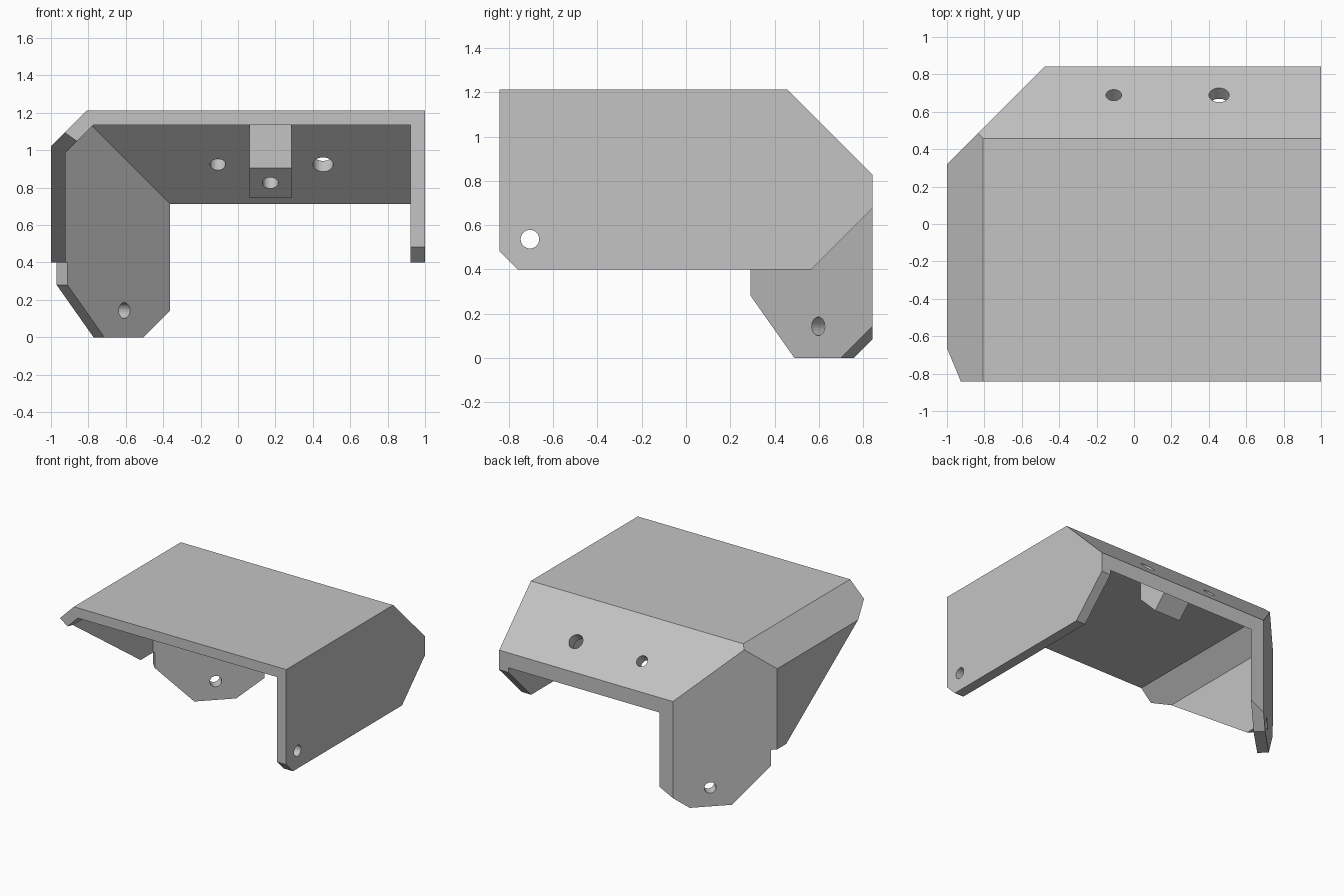
import bpy
import bmesh
from mathutils import Vector

cube = bpy.data.objects.get("Cube")
if cube:
    bpy.data.objects.remove(cube, do_unlink=True)

grey = bpy.data.materials.new("plain grey")
grey.use_nodes = True
colour = (0.55, 0.55, 0.55, 1)
grey.diffuse_color = colour
grey.node_tree.nodes["Principled BSDF"].inputs["Base Color"].default_value = colour


def add_object(name, bm):
    bmesh.ops.recalc_face_normals(bm, faces=bm.faces[:])
    mesh = bpy.data.meshes.new(name)
    bm.to_mesh(mesh)
    bm.free()
    mesh.materials.append(grey)
    obj = bpy.data.objects.new(name, mesh)
    bpy.context.collection.objects.link(obj)
    return obj


def solid(name, planes):
    """Convex block bounded by planes: keeps points where normal . p <= limit."""
    bm = bmesh.new()
    bmesh.ops.create_cube(bm, size=6)
    for normal, limit in planes:
        n = Vector(normal)
        cut = bmesh.ops.bisect_plane(
            bm, geom=bm.verts[:] + bm.edges[:] + bm.faces[:], dist=1e-5,
            plane_co=n * (limit / n.length_squared), plane_no=n.normalized(),
            clear_outer=True)
        edges = [e for e in cut["geom_cut"] if isinstance(e, bmesh.types.BMEdge)]
        if edges:
            bmesh.ops.edgeloop_fill(bm, edges=edges)
    return add_object(name, bm)


def drill(name, centre, axis, radius, length):
    bm = bmesh.new()
    bmesh.ops.create_cone(bm, cap_ends=True, segments=32, radius1=radius,
                          radius2=radius, depth=length)
    obj = add_object(name, bm)
    obj.rotation_mode = 'QUATERNION'
    obj.rotation_quaternion = Vector(axis).to_track_quat('Z', 'Y')
    obj.location = centre
    return obj


def carve(target, cutter):
    cutter.hide_render = True
    bpy.context.view_layer.update()
    mod = target.modifiers.new("cut", 'BOOLEAN')
    mod.operation = 'DIFFERENCE'
    mod.solver = 'EXACT'
    mod.object = cutter
    bpy.context.view_layer.objects.active = target
    bpy.ops.object.modifier_apply(modifier=mod.name)
    bpy.data.objects.remove(cutter, do_unlink=True)


X, Y, Z = (1, 0, 0), (0, 1, 0), (0, 0, 1)
LEFT, FRONT, DOWN = (-1, 0, 0), (0, -1, 0), (0, 0, -1)
BACK_SLOPE, CORNER, TOP_CHAMFER = (0, 1, 1), (-1, 1, 0), (-1, 0, 1)
ALONG = (1, 1, 0)  # runs along the diagonal corner wall

# Outer shape of the bracket
bracket = solid("bracket_shell", [
    (X, 1), (LEFT, 1), (Y, 0.842), (FRONT, 0.842), (Z, 1.213), (DOWN, 0),
    (BACK_SLOPE, 1.67), (CORNER, 1.32), (TOP_CHAMFER, 2.02)])

# Hollow interior, open at the front, back and bottom
carve(bracket, solid("interior_cutter", [
    (X, 0.922), (LEFT, 0.922), (Z, 1.135), (BACK_SLOPE, 1.555),
    (CORNER, 1.205), (TOP_CHAMFER, 1.908)]))

# Trim the wall bottoms, leaving the hanging corner tab
trims = [
    [(Z, 0.4), (ALONG, -0.62)],                  # under the right wall
    [(Z, 0.4), (LEFT, -0.5)],                    # under the left wall
    [((0, -1, 1), -0.165), (LEFT, -0.5)],        # left wall rear corner
    [((0, 1, 1), -0.36)],                        # front lower corners
    [((1, 1, 1.41), -0.225), (X, 0.3)],          # tab front corner
    [((-1, -1, 2), -0.195), (X, 0.3)],           # tab rear corner
]
for planes in trims:
    carve(bracket, solid("trim_cutter", planes))

# Holes through the side walls, sloped back and tab
holes = [
    ((0, -0.705, 0.537), X, 0.042, 3),
    ((-0.108, 0.66, 0.952), BACK_SLOPE, 0.042, 0.4),
    ((0.455, 0.66, 0.952), BACK_SLOPE, 0.054, 0.4),
    ((-0.636, 0.626, 0.143), CORNER, 0.042, 0.4),
]
for centre, axis, radius, length in holes:
    carve(bracket, drill("hole_cutter", centre, axis, radius, length))

# Screw boss under the sloped back, with a blind hole
boss = solid("screw_boss", [
    (X, 0.285), (LEFT, -0.062), (FRONT, -0.41), (Z, 1.16),
    ((0, -1, -1), -1.315), (BACK_SLOPE, 1.58), ((0, 1, -1), -0.175)])
carve(boss, drill("boss_hole_cutter", (0.173, 0.49, 0.825), BACK_SLOPE, 0.042, 0.3))
